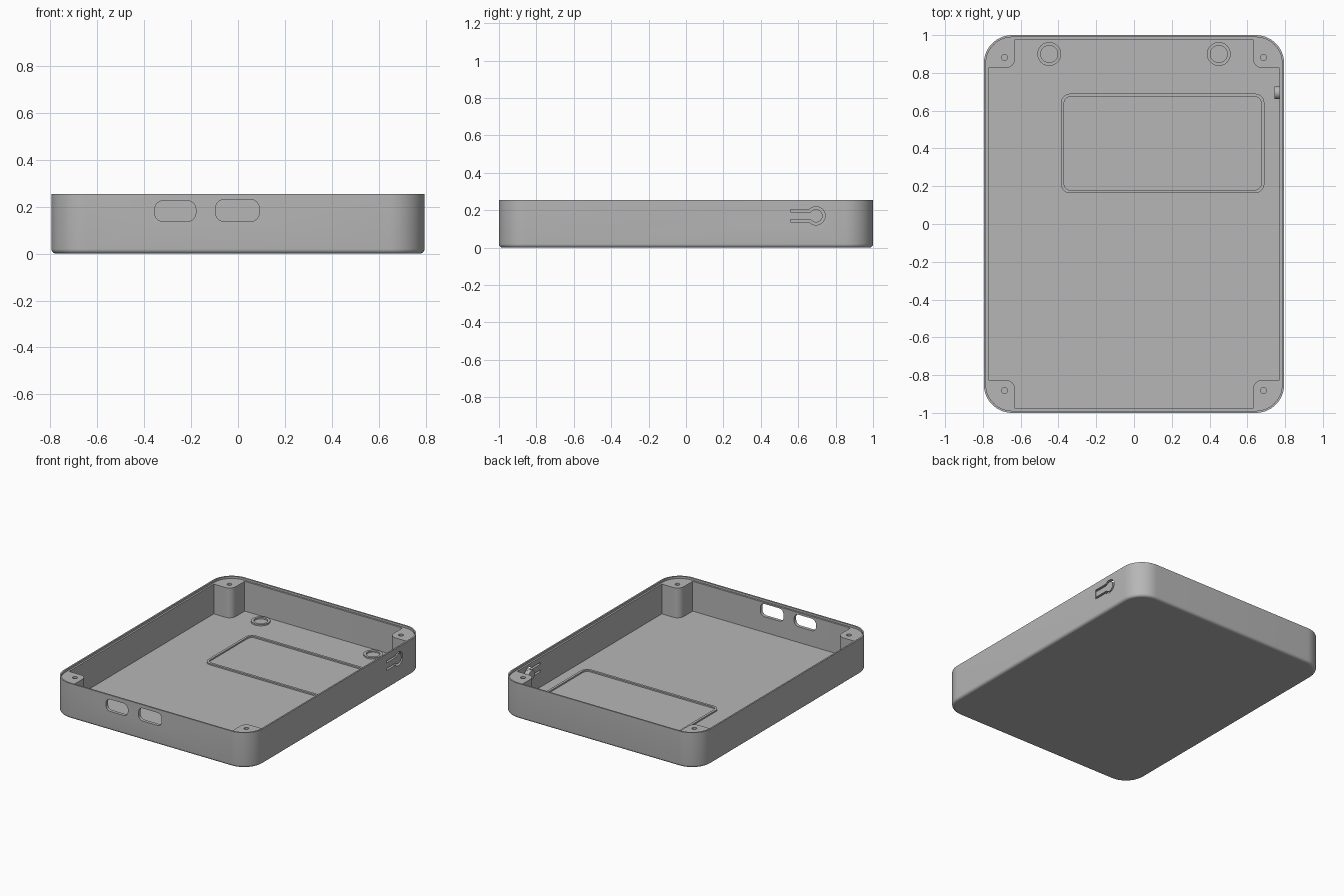
import bpy, bmesh, math

cube = bpy.data.objects.get("Cube")
if cube:
    bpy.data.objects.remove(cube)

grey = bpy.data.materials.new("plain_grey")
grey.use_nodes = True
grey.diffuse_color = (0.47, 0.47, 0.47, 1)
grey.node_tree.nodes["Principled BSDF"].inputs["Base Color"].default_value = (0.47, 0.47, 0.47, 1)

HX, HY, TOP, RADIUS = 0.795, 1.0, 0.255, 0.15
WALL, LEDGE, FLOOR = 0.024, 0.24, 0.025


def arc(cx, cy, r, start, end, n=14):
    return [(cx + r * math.cos(math.radians(start + (end - start) * i / n)),
             cy + r * math.sin(math.radians(start + (end - start) * i / n)))
            for i in range(n + 1)]


def round_rect(x0, x1, y0, y1, r):
    return (arc(x1 - r, y1 - r, r, 0, 90) + arc(x0 + r, y1 - r, r, 90, 180)
            + arc(x0 + r, y0 + r, r, 180, 270) + arc(x1 - r, y0 + r, r, 270, 360))


def circle(cx, cy, r):
    return arc(cx, cy, r, 0, 360, 40)[:-1]


def keyhole(half, r, y0, cy, cz):
    # straight stem running into a round head
    a = math.degrees(math.asin(half / r))
    return [(y0, cz - half)] + arc(cy, cz, r, a - 180, 180 - a, 36) + [(y0, cz + half)]


def loft(name, rings, axis="z", closed=False):
    """Skin matching outlines given as (points, level) pairs."""
    place = {"z": lambda a, b, l: (a, b, l), "y": lambda a, b, l: (a, l, b),
             "x": lambda a, b, l: (l, a, b)}[axis]
    bm = bmesh.new()
    loops = [[bm.verts.new(place(a, b, level)) for a, b in pts] for pts, level in rings]
    pairs = list(zip(loops, loops[1:]))
    if closed:
        pairs.append((loops[-1], loops[0]))
    else:
        bm.faces.new(loops[0])
        bm.faces.new(loops[-1])
    for low, high in pairs:
        for i in range(len(low)):
            j = (i + 1) % len(low)
            bm.faces.new((low[i], low[j], high[j], high[i]))
    bmesh.ops.recalc_face_normals(bm, faces=bm.faces)
    mesh = bpy.data.meshes.new(name)
    bm.to_mesh(mesh)
    bm.free()
    mesh.materials.append(grey)
    ob = bpy.data.objects.new(name, mesh)
    bpy.context.collection.objects.link(ob)
    return ob


def prism(name, pts, low, high, axis="z"):
    return loft(name, [(pts, low), (pts, high)], axis)


def activate(ob):
    bpy.ops.object.select_all(action="DESELECT")
    ob.select_set(True)
    bpy.context.view_layer.objects.active = ob


def cut(ob, cutter):
    cutter.hide_render = True
    activate(ob)
    mod = ob.modifiers.new("cut", "BOOLEAN")
    mod.operation, mod.solver, mod.object = "DIFFERENCE", "EXACT", cutter
    bpy.ops.object.modifier_apply(modifier=mod.name)
    bpy.data.objects.remove(cutter)


def inset(d):
    return round_rect(d - HX, HX - d, d - HY, HY - d, RADIUS - d)


parts = []

# Tray shell: rounded bottom edge, rim, ledge and floor
fillet = 0.02
rings = [(inset(fillet + 0.01), 0)]
for i in range(7):
    t = math.pi / 2 * i / 6
    rings.append((inset(fillet * (1 - math.sin(t))), fillet * (1 - math.cos(t))))
rings += [(inset(0), TOP), (inset(0.011), TOP), (inset(0.011), LEDGE),
          (inset(WALL), LEDGE), (inset(WALL), FLOOR)]
shell = loft("tray_shell", rings)
parts.append(shell)

# Two port openings in the front wall
for x0, x1, z0, z1 in ((-0.355, -0.18, 0.138, 0.225), (-0.095, 0.09, 0.138, 0.23)):
    cut(shell, prism("port_cutter", round_rect(x0, x1, z0, z1, 0.035), -1.1, -0.9, "y"))

# Flexible button: keyhole opening, spring tongue and inner nub
by, bz = 0.695, 0.17
cut(shell, prism("button_cutter", keyhole(0.034, 0.049, 0.558, by, bz), 0.7, 0.9, "x"))
parts.append(prism("button_tongue", keyhole(0.02, 0.035, 0.55, by, bz),
                   HX - WALL, HX - 0.0005, "x"))
parts.append(prism("button_nub", circle(by, bz, 0.034), 0.745, HX - WALL + 0.005, "x"))

# Corner screw posts with pilot holes
px, py, edge = 0.63, 0.825, WALL - 0.002
for side, sx in (("left", 1), ("right", -1)):
    for end, sy in (("back", 1), ("front", -1)):
        outline = ([(px, HY - edge)] + arc(px + 0.05, py + 0.05, 0.05, 180, 270)
                   + [(HX - edge, py)]
                   + arc(HX - RADIUS, HY - RADIUS, RADIUS - edge, 0, 90))
        post = prism(f"{end}_{side}_post", [(x * sx, y * sy) for x, y in outline],
                     FLOOR - 0.005, LEDGE)
        cut(post, prism("screw_cutter", circle(0.685 * sx, 0.882 * sy, 0.016), 0.08, 0.3))
        parts.append(post)


def ridge(name, outer, inner, height=0.01):
    low, high = FLOOR - 0.005, FLOOR + height
    parts.append(loft(name, [(outer, low), (outer, high), (inner, high), (inner, low)],
                      closed=True))


# Raised outlines on the floor
ridge("floor_frame", round_rect(-0.387, 0.69, 0.163, 0.69, 0.05),
      round_rect(-0.37, 0.673, 0.18, 0.673, 0.033))
for side, sx in (("left", 1), ("right", -1)):
    ridge(f"{side}_floor_ring", circle(0.449 * sx, 0.9, 0.063), circle(0.449 * sx, 0.9, 0.045))

# Smooth curves, crisp edges
for ob in parts:
    activate(ob)
    bpy.ops.object.shade_smooth_by_angle(angle=math.radians(30))
